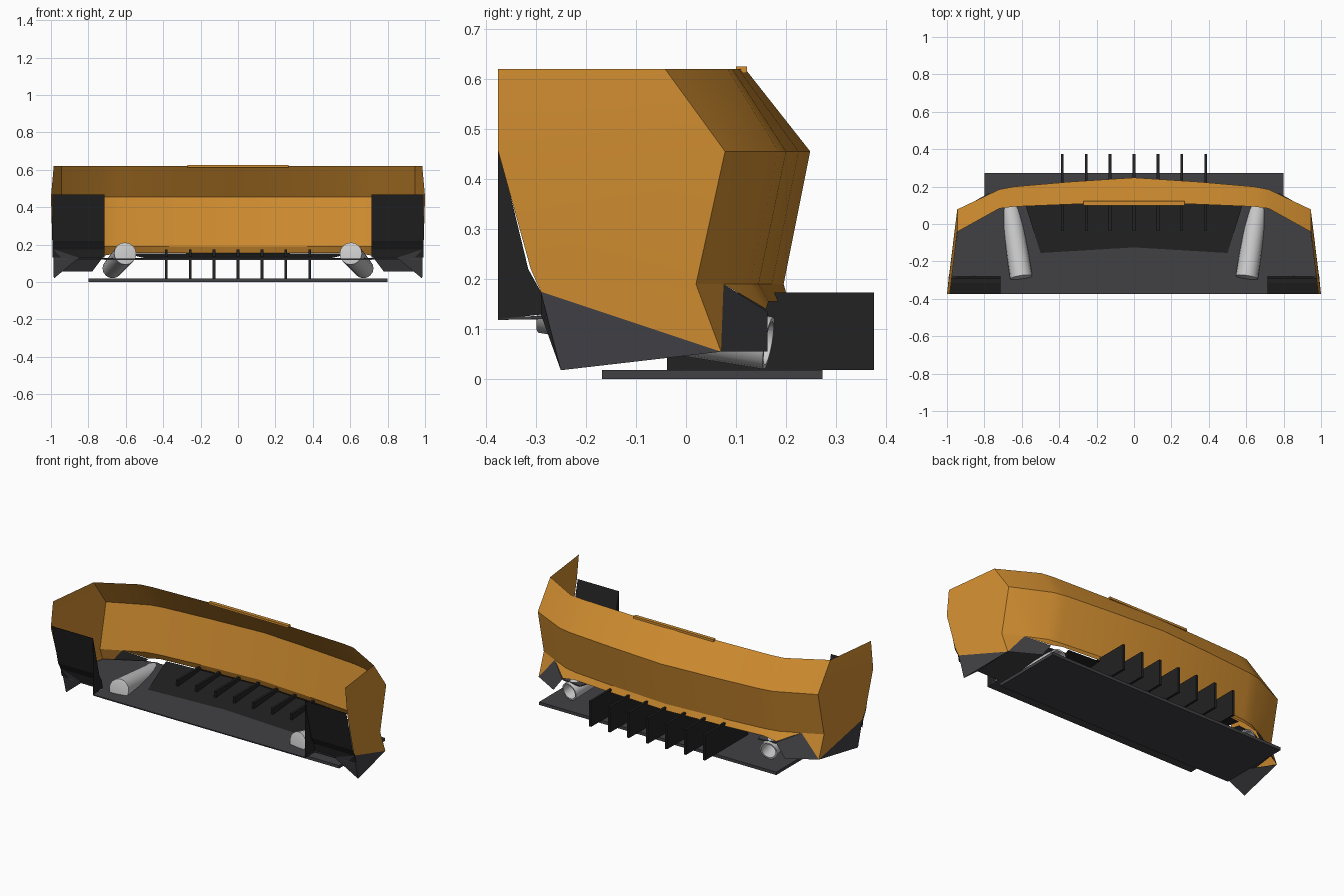
import bpy, bmesh, math
from mathutils import Vector

if "Cube" in bpy.data.objects:
    bpy.data.objects.remove(bpy.data.objects["Cube"])


def material(name, rgb):
    m = bpy.data.materials.new(name)
    m.diffuse_color = (*rgb, 1)
    m.use_nodes = True
    m.node_tree.nodes["Principled BSDF"].inputs["Base Color"].default_value = m.diffuse_color
    return m


ORANGE = material("orange_paint", (0.64, 0.27, 0.03))
GREY = material("dark_grey", (0.053, 0.053, 0.06))
BLACK = material("black_plastic", (0.016, 0.016, 0.016))


def build(name, verts, faces, mat=None, mirror=True, smooth=None):
    """Mesh from points; the right half is mirrored across x."""
    me = bpy.data.meshes.new(name)
    me.from_pydata(verts, [], faces)
    bm = bmesh.new()
    bm.from_mesh(me)
    bmesh.ops.recalc_face_normals(bm, faces=bm.faces)
    bm.to_mesh(me)
    bm.free()
    ob = bpy.data.objects.new(name, me)
    bpy.context.collection.objects.link(ob)
    if mat:
        me.materials.append(mat)
    if mirror:
        ob.modifiers.new("mirror", 'MIRROR').use_clip = True
    if smooth:
        bpy.ops.object.select_all(action='DESELECT')
        ob.select_set(True)
        bpy.context.view_layer.objects.active = ob
        bpy.ops.object.shade_smooth_by_angle(angle=math.radians(smooth))
    return ob


def box(name, lo, hi, mat, mirror=False):
    v = [(x, y, z) for x in (lo[0], hi[0]) for y in (lo[1], hi[1]) for z in (lo[2], hi[2])]
    f = [(0, 1, 3, 2), (4, 6, 7, 5), (0, 4, 5, 1), (2, 3, 7, 6), (0, 2, 6, 4), (1, 5, 7, 3)]
    return build(name, v, f, mat, mirror)


# Bumper shell: columns from centre to wheel arch, rows from top to bottom
columns = [
    [(0, .118, .62), (0, .248, .455), (0, .195, .19), (0, .205, .155)],
    [(.35, .105, .62), (.35, .225, .455), (.35, .172, .19), (.35, .187, .155)],
    [(.64, .093, .62), (.64, .2, .455), (.64, .145, .19), (.64, .165, .155)],
    [(.72, .083, .62), (.72, .185, .455), (.72, .128, .19), (.72, .16, .14)],
    [(.945, -.042, .62), (.945, .078, .455), (.945, .02, .19), (.945, .07, .055)],
    [(.985, -.375, .62), (1, -.375, .455), (.993, -.31, .22), (.987, -.29, .175)],
]
verts = [p for col in columns for p in col]
faces = []
for c in range(5):
    for r in range(3):
        if (c, r) in ((3, 1), (3, 2)):
            continue
        a = c * 4 + r
        faces.append((a, a + 1, a + 5, a + 4))
notch = (.832, .075, .19)
verts.append(notch)
faces += [(13, 14, 24, 18, 17), (14, 15, 24), (24, 19, 18)]
build("bumper_shell", verts, faces, ORANGE, smooth=22)

# Lip at the middle of the top edge
box("top_lip", (-.27, .1, .612), (.27, .122, .625), ORANGE)

# Grey inserts filling the notches beside the exhausts
build("corner_insert", [notch, (.945, .07, .055), (.78, .163, .055), (.72, .163, .135)],
      [(0, 1, 2, 3)], GREY)

# Folded grey flaps under the side panels
build("side_flap", [(.987, -.29, .175), (.945, .07, .055), (.985, -.25, .018), (.85, -.29, .13)],
      [(0, 1, 2), (0, 2, 3), (2, 1, 3)], GREY)

# Wheel arch liners with an inner wall
arch = [(-.375, .468), (-.315, .22), (-.29, .175), (-.282, .13)]
n = len(arch)
lv = [(.993, y, z) for y, z in arch] + [(.715, y, z) for y, z in arch]
lv += [(.715, -.375, .12)]
lf = [(i, i + 1, i + n + 1, i + n) for i in range(n - 1)] + [(4, 5, 6, 7, 8)]
build("arch_liner", lv, lf, BLACK)

# Undertray around the black diffuser panel
outline = [(0, -.375), (.715, -.375), (.715, -.285), (.975, -.282), (.935, .03),
           (.72, .15), (.6, .165), (.5, -.155), (0, -.125)]
tray = [(x, y, .128 + .02 * min(0, y + .2)) for x, y in outline]
ob = build("undertray", tray, [tuple(range(len(tray)))], GREY)
s = ob.modifiers.new("thickness", 'SOLIDIFY')
s.thickness = .006

# Diffuser panel rising to the rear
build("diffuser_panel", [(0, -.125, .128), (.5, -.155, .128), (.6, .165, .152), (0, .2, .155)],
      [(0, 1, 2, 3)], BLACK)

# Flat lower plate
box("lower_plate", (-.8, -.168, 0), (.8, .273, .018), GREY)

# Diffuser fins
for i in range(7):
    x = (i - 3) * .128
    box(f"diffuser_fin_{i + 1}", (x - .007, -.038, .018), (x + .007, .375, .173), BLACK)

# Exhaust pipes: slanted tapered tubes, hollow at the rear
a, b = Vector((.603, -.285, .152)), Vector((.672, .165, .072))
axis = (b - a).normalized()
u = axis.cross(Vector((0, 0, 1))).normalized()
w = u.cross(axis)
seg = 16
rings = [(-.008, .04), (0, .06), (1, .053), (1, .044), (.5, .044)]
pv, pf = [], []
for t, r in rings:
    for k in range(seg):
        ang = 2 * math.pi * k / seg
        pv.append(a.lerp(b, t) + r * (math.cos(ang) * u + math.sin(ang) * w))
for j in range(len(rings) - 1):
    for k in range(seg):
        k2 = (k + 1) % seg
        pf.append((j * seg + k, j * seg + k2, (j + 1) * seg + k2, (j + 1) * seg + k))
pf += [tuple(range(seg)), tuple(range(4 * seg, 5 * seg))]
build("exhaust_pipe", [tuple(p) for p in pv], pf, None, smooth=35)
